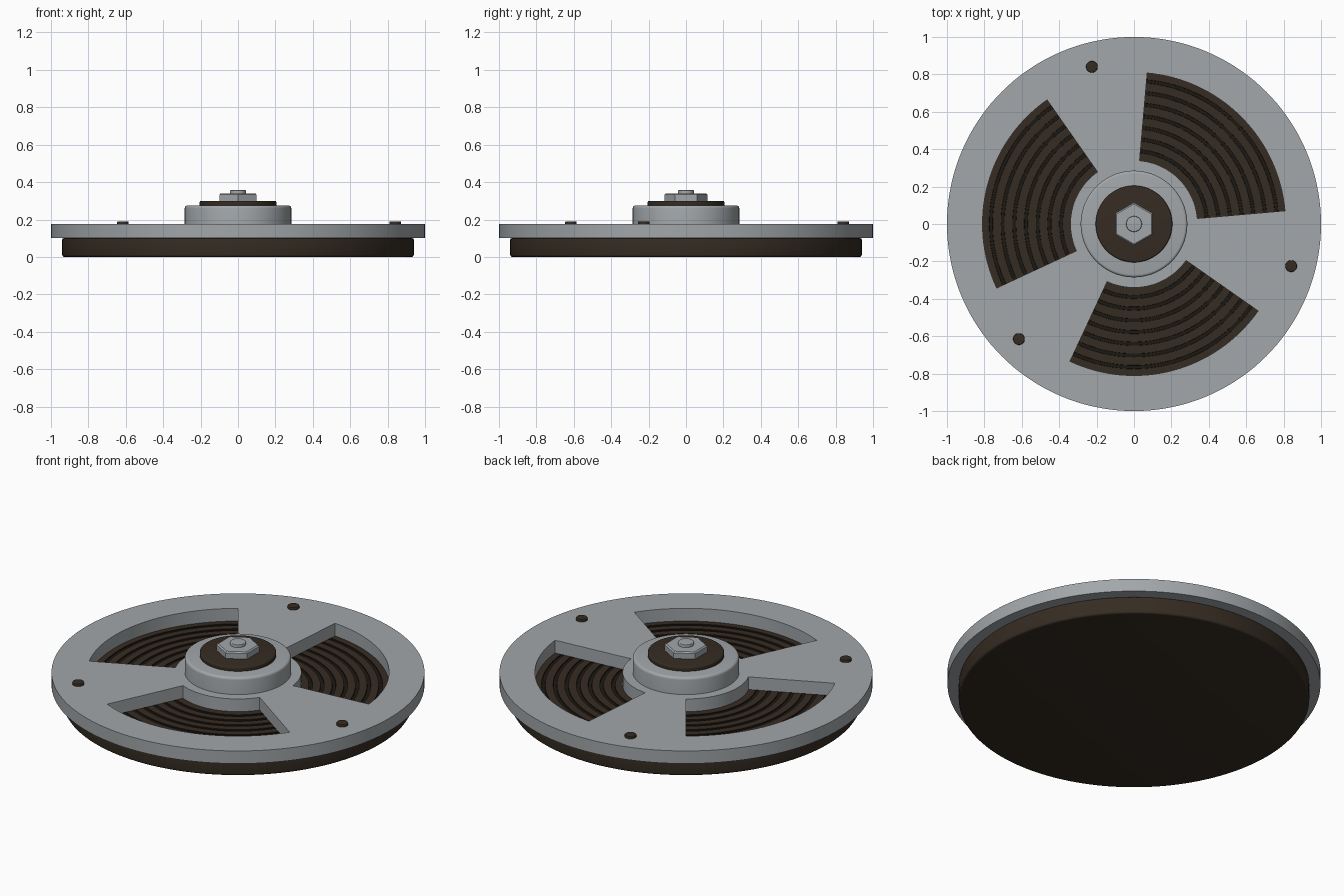
import bpy, bmesh, math
from mathutils import Matrix, Vector

cube = bpy.data.objects.get("Cube")
if cube:
    bpy.data.objects.remove(cube)

SEG = 144


def material(name, rgb):
    m = bpy.data.materials.new(name)
    m.use_nodes = True
    m.diffuse_color = (*rgb, 1)
    m.node_tree.nodes["Principled BSDF"].inputs["Base Color"].default_value = (*rgb, 1)
    return m


metal = material("grey metal", (0.36, 0.385, 0.40))
brown = material("dark brown", (0.036, 0.025, 0.016))
groove = material("groove black", (0.012, 0.009, 0.006))


def finish(bm, name, *mats):
    bmesh.ops.remove_doubles(bm, verts=bm.verts, dist=1e-5)
    bmesh.ops.recalc_face_normals(bm, faces=bm.faces)
    mesh = bpy.data.meshes.new(name)
    bm.to_mesh(mesh)
    bm.free()
    ob = bpy.data.objects.new(name, mesh)
    bpy.context.collection.objects.link(ob)
    for m in mats:
        mesh.materials.append(m)
    bpy.ops.object.select_all(action="DESELECT")
    ob.select_set(True)
    bpy.context.view_layer.objects.active = ob
    bpy.ops.object.shade_smooth_by_angle(angle=math.radians(30))
    return ob


def revolve(name, profile, mats, seg=SEG, turn=0, at=(0, 0)):
    """Turn a closed (radius, height) profile round a vertical axis."""
    bm = bmesh.new()
    start = Matrix.Rotation(turn, 3, "Z")
    verts = [bm.verts.new(start @ Vector((r, 0, z))) for r, z in profile]
    edges = [bm.edges.new(pair) for pair in zip(verts, verts[1:])]
    bmesh.ops.spin(bm, geom=verts + edges, cent=(0, 0, 0), axis=(0, 0, 1),
                   angle=math.tau, steps=seg, use_duplicate=False)
    bmesh.ops.translate(bm, verts=bm.verts, vec=(*at, 0))
    return finish(bm, name, *mats)


def drum(r, low, high, top=0.0, bottom=0.0):
    """Cylinder profile with rounded rims."""
    pts = [(0, low)]
    steps = [i * math.pi / 8 for i in range(5)]
    pts += [(r - bottom + bottom * math.sin(a), low + bottom - bottom * math.cos(a))
            for a in steps] if bottom else [(r, low)]
    pts += [(r - top + top * math.cos(a), high - top + top * math.sin(a))
            for a in steps] if top else [(r, high)]
    return pts + [(0, high)]


# Wound disc with concentric grooves on its upper face
FLOOR, DEPTH = 0.10, 0.006
profile = drum(0.94, 0, FLOOR, top=0.008, bottom=0.012)[:-1]
for i in range(7):
    r = 0.765 - i * 0.0625
    profile += [(r + 0.01, FLOOR), (r + 0.009, FLOOR - DEPTH),
                (r - 0.009, FLOOR - DEPTH), (r - 0.01, FLOOR)]
profile.append((0, FLOOR))
wound_disc = revolve("wound_disc", profile, (brown, groove))
for f in wound_disc.data.polygons:
    r = f.center.xy.length
    f.material_index = int(r < 0.8 and FLOOR - 0.007 < f.center.z < FLOOR - 0.001)

# Cover plate with three sector windows
bm = bmesh.new()
radii = (0.1, 0.34, 0.81, 1.0)
step = 360 / SEG
rows = [[bm.verts.new((r * math.cos(math.radians(i * step)),
                       r * math.sin(math.radians(i * step)), FLOOR))
         for i in range(SEG)] for r in radii]
for i in range(SEG):
    j = (i + 1) % SEG
    in_window = 5 < ((i + 0.5) * step) % 120 < 85
    for k in range(3):
        if not (k == 1 and in_window):
            bm.faces.new((rows[k][i], rows[k + 1][i], rows[k + 1][j], rows[k][j]))
ext = bmesh.ops.extrude_face_region(bm, geom=bm.faces[:], use_keep_orig=True)
bmesh.ops.translate(bm, verts=[v for v in ext["geom"] if isinstance(v, bmesh.types.BMVert)],
                    vec=(0, 0, 0.075))
finish(bm, "cover_plate", metal)

# Rim pins, one between each pair of windows
for n in range(3):
    a = math.radians(105 + 120 * n)
    revolve(f"rim_pin_{n + 1}", drum(0.031, 0.15, 0.19, top=0.004), (brown,), seg=32,
            at=(0.87 * math.cos(a), 0.87 * math.sin(a)))

# Hub stack
revolve("hub", drum(0.285, 0.12, 0.275, top=0.015, bottom=0.0), (metal,))
revolve("washer", drum(0.205, 0.27, 0.30, top=0.008, bottom=0.008), (brown,), seg=96)
revolve("hex_nut", [(0, 0.295), (0.115, 0.295), (0.115, 0.333), (0.107, 0.34), (0, 0.34)],
        (metal,), seg=6, turn=math.pi / 6)
revolve("shaft_end", drum(0.042, 0.33, 0.357, top=0.004), (metal,), seg=48)
